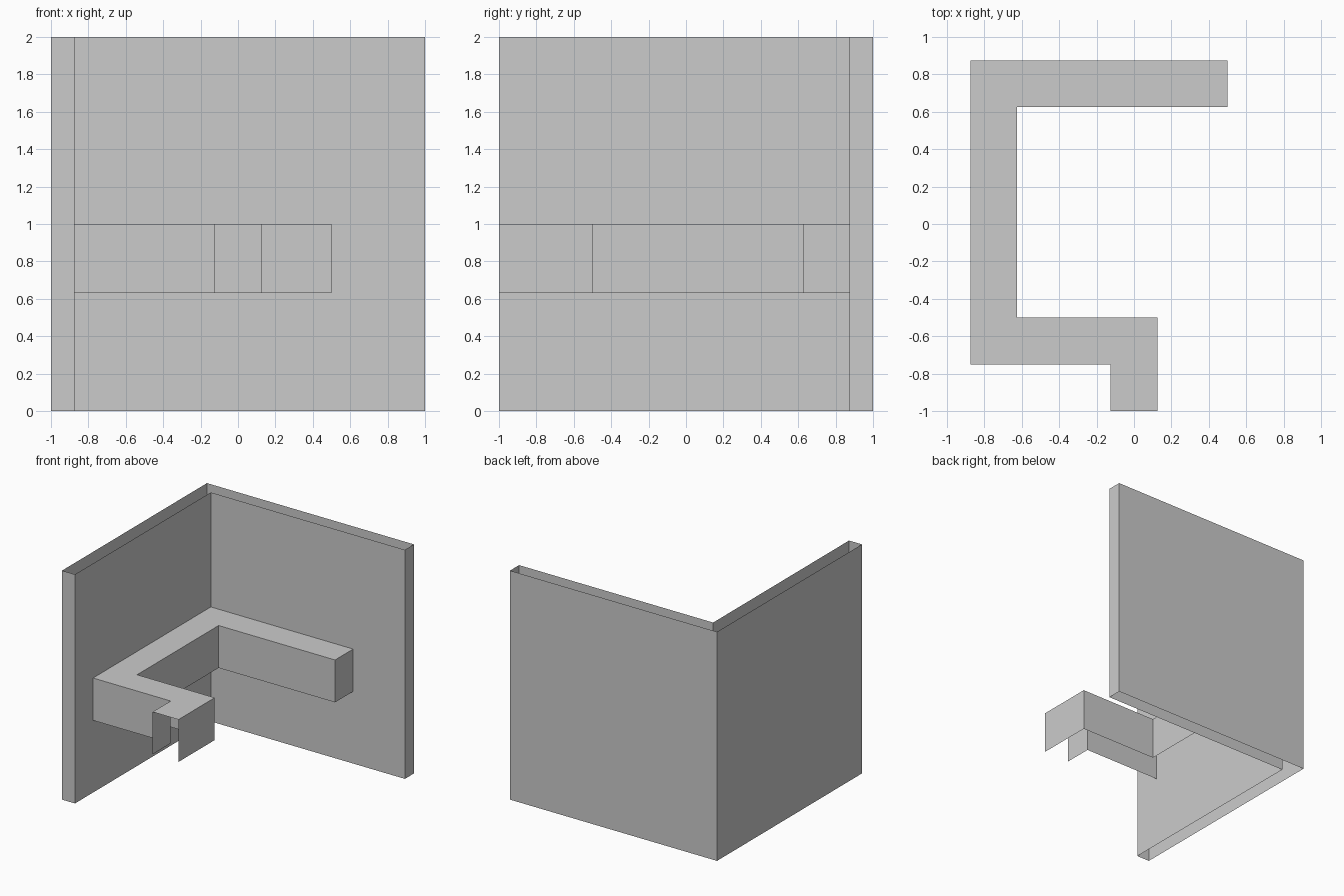
import bpy
import bmesh

if "Cube" in bpy.data.objects:
    bpy.data.objects.remove(bpy.data.objects["Cube"])


def extruded_outline(name, outline, z0, z1, open_edges=(), top=False):
    """Upright faces along a counter-clockwise outline, with an optional flat top."""
    bm = bmesh.new()
    low = [bm.verts.new((x, y, z0)) for x, y in outline]
    high = [bm.verts.new((x, y, z1)) for x, y in outline]
    n = len(outline)
    for i in range(n):
        if i not in open_edges:
            j = (i + 1) % n
            bm.faces.new((low[i], low[j], high[j], high[i]))
    if top:
        bm.faces.new(high)
    loose = [v for v in bm.verts if not v.link_faces]
    bmesh.ops.delete(bm, geom=loose, context='VERTS')
    mesh = bpy.data.meshes.new(name)
    bm.to_mesh(mesh)
    bm.free()
    obj = bpy.data.objects.new(name, mesh)
    bpy.context.collection.objects.link(obj)
    return obj


# Corner walls: hollow L, open at top and bottom
T = 0.875
extruded_outline("corner_walls",
                 [(-1, -1), (-T, -1), (-T, T), (1, T), (1, 1), (-1, 1)],
                 0, 2)

# Winding rail: open underneath, at its front end and where it meets the walls
extruded_outline("wall_rail",
                 [(-T, T), (-T, -0.75), (-0.125, -0.75), (-0.125, -1),
                  (0.125, -1), (0.125, -0.5), (-0.625, -0.5),
                  (-0.625, 0.625), (0.5, 0.625), (0.5, T)],
                 0.63, 1, open_edges=(0, 3, 9), top=True)
